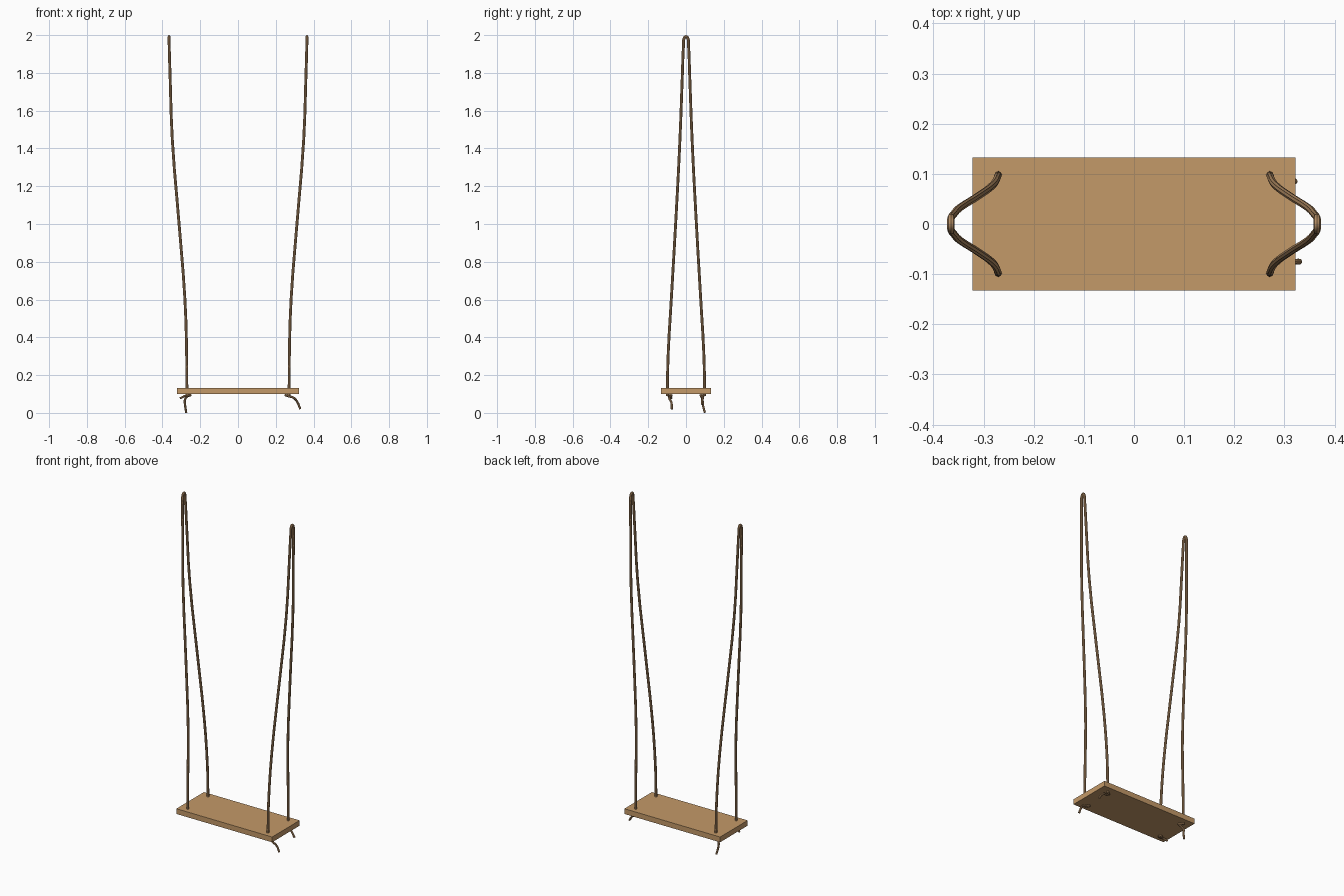
import bpy, math

if "Cube" in bpy.data.objects:
    bpy.data.objects.remove(bpy.data.objects["Cube"])


def material(name, colour):
    m = bpy.data.materials.new(name)
    m.diffuse_color = (*colour, 1)
    m.use_nodes = True
    m.node_tree.nodes["Principled BSDF"].inputs["Base Color"].default_value = m.diffuse_color
    return m


wood = material("wood", (0.55, 0.32, 0.14))
hemp = material("hemp", (0.46, 0.27, 0.13))


def rope(name, points, radius=0.0075):
    # Eight-sided tube along a smooth path
    cu = bpy.data.curves.new(name, "CURVE")
    cu.dimensions = "3D"
    cu.bevel_depth = radius
    cu.bevel_resolution = 2
    cu.resolution_u = 3
    cu.use_fill_caps = True
    sp = cu.splines.new("BEZIER")
    sp.bezier_points.add(len(points) - 1)
    for bp, p in zip(sp.bezier_points, points):
        bp.co = p
        bp.handle_left_type = bp.handle_right_type = "AUTO"
    cu.materials.append(hemp)
    ob = bpy.data.objects.new(name, cu)
    bpy.context.collection.objects.link(ob)
    bpy.ops.object.select_all(action="DESELECT")
    bpy.context.view_layer.objects.active = ob
    ob.select_set(True)
    bpy.ops.object.convert(target="MESH")
    bpy.ops.object.shade_smooth_by_angle(angle=math.radians(30))


# Seat plank
bpy.ops.mesh.primitive_cube_add(size=1, location=(0, 0, 0.116))
seat = bpy.context.object
seat.name = "seat"
seat.scale = (0.645, 0.265, 0.032)
bpy.ops.object.transform_apply(location=False, rotation=False, scale=True)
seat.data.materials.append(wood)

# Hanging ropes: each loops over the top and down through two holes
half = [(0.27, 0.098, 0.09), (0.271, 0.098, 0.16), (0.272, 0.094, 0.32),
        (0.281, 0.078, 0.6), (0.312, 0.055, 1.0), (0.348, 0.032, 1.45),
        (0.36, 0.019, 1.8), (0.3645, 0.013, 1.95), (0.365, 0.009, 1.985)]
for side, label in ((-1, "left"), (1, "right")):
    path = [(side * x, -y, z) for x, y, z in half]
    path.append((side * 0.365, 0, 1.9925))
    path += [(side * x, y, z) for x, y, z in reversed(half)]
    rope(label + "_rope", path)

# Knotted rope ends under the seat
tails = {
    "front_right": [(0.295, -0.09, 0.08), (0.315, -0.077, 0.055), (0.33, -0.075, 0.02)],
    "back_right": [(0.29, 0.09, 0.082), (0.305, 0.086, 0.07), (0.321, 0.085, 0.045)],
    "front_left": [(-0.28, -0.09, 0.09), (-0.292, -0.083, 0.084), (-0.306, -0.078, 0.078)],
    "back_left": [(-0.281, 0.087, 0.07), (-0.28, 0.09, 0.04), (-0.274, 0.1, 0.0015)],
}
for label, end in tails.items():
    sx = 1 if "right" in label else -1
    sy = 1 if "back" in label else -1
    start = [(sx * 0.27, sy * 0.098, 0.1), (sx * 0.258, sy * 0.092, 0.091),
             (sx * 0.252, sy * 0.08, 0.094), (sx * 0.268, sy * 0.08, 0.088)]
    rope(label + "_knot_tail", start + end, 0.006)
